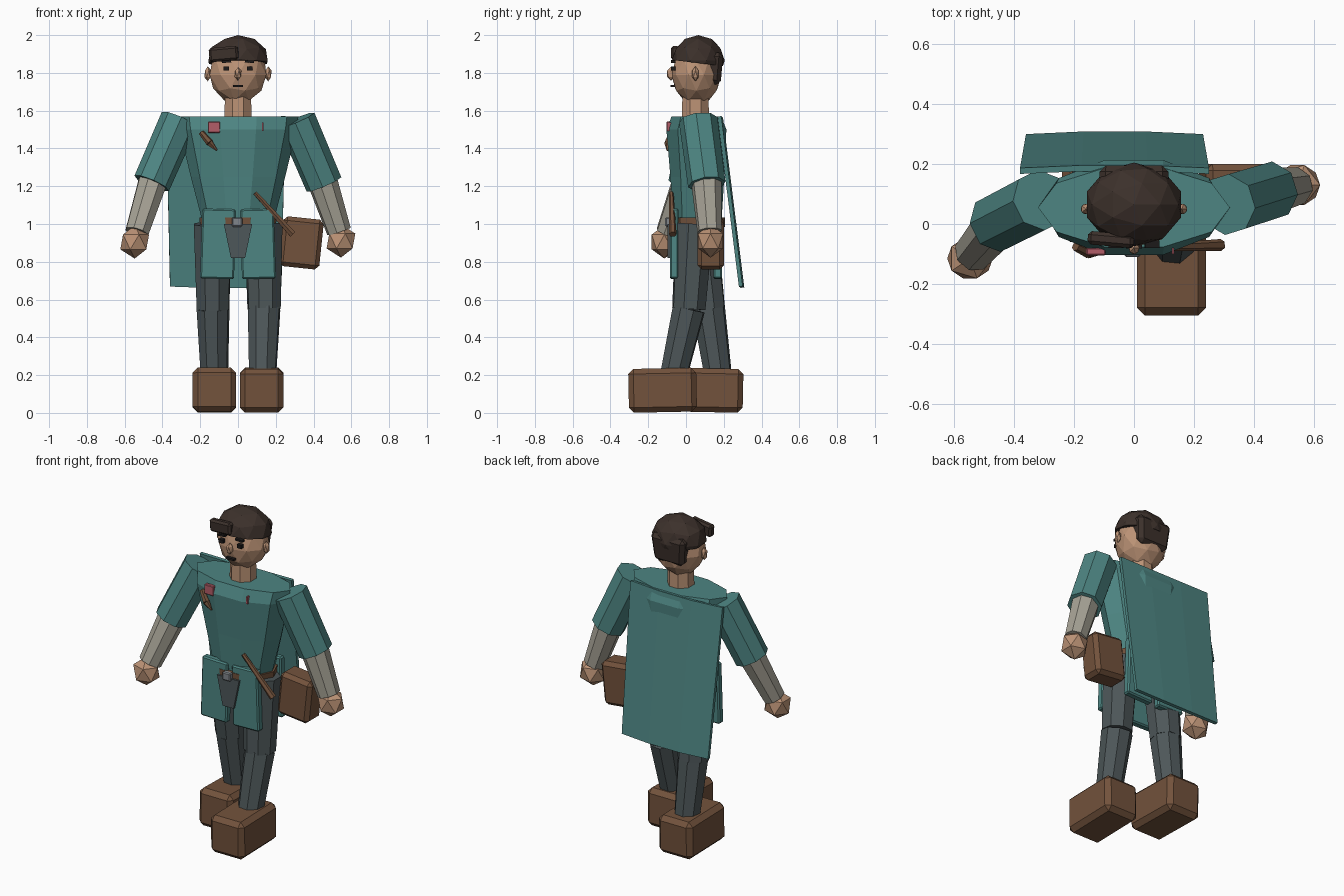
import bpy, bmesh, math
from mathutils import Vector, Matrix, Euler

if "Cube" in bpy.data.objects:
    bpy.data.objects.remove(bpy.data.objects["Cube"])


def material(name, rgb):
    m = bpy.data.materials.new(name)
    m.diffuse_color = (*rgb, 1)
    m.use_nodes = True
    m.node_tree.nodes["Principled BSDF"].inputs["Base Color"].default_value = m.diffuse_color
    return m


TEAL = material("teal cloth", (0.075, 0.235, 0.225))
SLATE = material("slate cloth", (0.075, 0.095, 0.10))
SLEEVE = material("pale sleeve", (0.38, 0.36, 0.30))
SKIN = material("skin", (0.50, 0.29, 0.18))
LEATHER = material("leather", (0.17, 0.085, 0.045))
HAIR = material("hair", (0.045, 0.03, 0.024))
DARK = material("dark features", (0.012, 0.01, 0.01))
STEEL = material("steel", (0.22, 0.24, 0.26))
ROSE = material("rose badge", (0.45, 0.11, 0.14))


def finish(name, bm, mat):
    bmesh.ops.recalc_face_normals(bm, faces=bm.faces[:])
    me = bpy.data.meshes.new(name)
    bm.to_mesh(me)
    bm.free()
    me.materials.append(mat)
    ob = bpy.data.objects.new(name, me)
    bpy.context.collection.objects.link(ob)
    return ob


def box(name, center, size, mat, rot=(0, 0, 0), bevel=0.0, taper=1.0):
    """Box with rotation in degrees; taper scales the bottom width."""
    bm = bmesh.new()
    bmesh.ops.create_cube(bm, size=1)
    for v in bm.verts:
        v.co = Vector([a * b for a, b in zip(v.co, size)])
        if v.co.z < 0:
            v.co.x *= taper
    if bevel:
        bmesh.ops.bevel(bm, geom=bm.edges[:], offset=bevel, segments=1, affect='EDGES')
    r = Euler([math.radians(a) for a in rot]).to_matrix().to_4x4()
    bm.transform(Matrix.Translation(center) @ r)
    return finish(name, bm, mat)


def limb(name, a, b, ra, rb, mat, sides=8):
    """Tapered prism from point a to point b."""
    a, b = Vector(a), Vector(b)
    d = b - a
    bm = bmesh.new()
    bmesh.ops.create_cone(bm, cap_ends=True, segments=sides, radius1=ra, radius2=rb, depth=d.length)
    bm.transform(Matrix.Rotation(math.pi / sides, 4, 'Z'))
    q = d.to_track_quat('Z', 'Y').to_matrix().to_4x4()
    bm.transform(Matrix.Translation((a + b) / 2) @ q)
    return finish(name, bm, mat)


def ico(name, center, radii, mat, sub=1, shape=None):
    bm = bmesh.new()
    bmesh.ops.create_icosphere(bm, subdivisions=sub, radius=1)
    for v in bm.verts:
        if shape:
            shape(v)
        v.co = Vector([c + p * r for c, p, r in zip(center, v.co, radii)])
    return finish(name, bm, mat)


def loft(name, rings, sides, mat):
    """Stack of ellipses given as (z, half width, centre y, half depth)."""
    bm = bmesh.new()
    loops = []
    for z, hx, cy, hy in rings:
        angles = [2 * math.pi * i / sides for i in range(sides)]
        loops.append([bm.verts.new((hx * math.cos(t), cy + hy * math.sin(t), z)) for t in angles])
    for lo, hi in zip(loops, loops[1:]):
        for i in range(sides):
            j = (i + 1) % sides
            bm.faces.new((lo[i], lo[j], hi[j], hi[i]))
    bm.faces.new(loops[0])
    bm.faces.new(loops[-1])
    return finish(name, bm, mat)


# Torso, belt and neck
loft("torso", [(0.92, .18, .06, .12), (1.02, .19, .06, .135), (1.25, .25, .06, .15),
               (1.50, .31, .055, .167), (1.57, .32, .055, .138)], 10, TEAL)
loft("belt", [(0.985, .20, .06, .153), (1.035, .205, .06, .155)], 10, LEATHER)
limb("neck", (0, .05, 1.53), (0, .05, 1.68), .078, .075, SKIN)

# Head with narrowed jaw
def jaw(v):
    if v.co.z < -0.2:
        v.co.x *= 1 + 0.15 * v.co.z


ico("head", (0, .055, 1.79), (.158, .132, .16), SKIN, 2, jaw)
for s, side in ((-1, "left"), (1, "right")):
    ico(side + "_ear", (s * .16, .05, 1.795), (.02, .02, .04), SKIN)
    box(side + "_eye", (s * .063, -.068, 1.823), (.03, .025, .022), DARK)
    box(side + "_eyebrow", (s * .06, -.068, 1.86), (.048, .025, .012), DARK, (0, s * 4, 0))
ico("nose", (0, -.08, 1.795), (.02, .024, .036), SKIN)
box("mouth", (0, -.066, 1.73), (.055, .03, .012), DARK)

# Hair: sphere cap cut along a plane dropping toward the back
bm = bmesh.new()
bmesh.ops.create_icosphere(bm, subdivisions=2, radius=1)
bm.transform(Matrix.Translation((0, .065, 1.865)) @ Matrix.Diagonal((.165, .14, .135, 1)))
cut = bmesh.ops.bisect_plane(bm, geom=bm.verts[:] + bm.edges[:] + bm.faces[:],
                             plane_co=(0, -.07, 1.868), plane_no=(0, .12, 1), clear_inner=True)
bmesh.ops.holes_fill(bm, edges=[e for e in cut["geom_cut"] if isinstance(e, bmesh.types.BMEdge)])
finish("hair_cap", bm, HAIR)
box("hair_fringe", (-.075, -.052, 1.90), (.155, .045, .075), HAIR, (0, -5, -5), .012)
box("hair_back", (0, .148, 1.825), (.235, .085, .17), HAIR, (-5, 0, 0), .022, .85)

# Arms: pose points are shoulder, elbow, wrist, hand
arms = {"left": [(-.31, .08, 1.55), (-.457, .005, 1.215), (-.535, -.095, .955), (-.547, -.115, .905)],
        "right": [(.31, .065, 1.55), (.455, .11, 1.21), (.535, .125, .96), (.545, .13, .91)]}
for side, (sh, el, wr, ha) in arms.items():
    limb(side + "_upper_sleeve", sh, el, .103, .10, TEAL)
    up = Vector(el).lerp(Vector(sh), .08)
    limb(side + "_forearm", up, wr, .082, .066, SLEEVE)
    ico(side + "_hand", ha, (.085, .078, .088), SKIN)

# Legs and boots in a stride
legs = {"left": [(-.135, .065, 1.0), (-.132, .12, .55), (-.125, .17, .2), (-.125, .122, .12)],
        "right": [(.135, .045, 1.0), (.138, .015, .55), (.13, -.065, .2), (.125, -.124, .12)]}
for side, (hip, knee, ankle, boot) in legs.items():
    limb(side + "_thigh", hip, knee, .105, .092, SLATE)
    limb(side + "_shin", knee, ankle, .09, .075, SLATE)
    tilt = -1.2 if side == "right" else 1.2
    box(side + "_boot", boot, (.23, .36, .232), LEATHER, (-tilt, 0, 0), .027)

# Tunic skirt panels, front and back
for s, side in ((-1, "left"), (1, "right")):
    box(side + "_front_panel", (s * .106, -.062, .895), (.175, .045, .37), TEAL, (0, s * -1.5, 0), .008, 1.03)
    box(side + "_back_panel", (s * .106, .168, .895), (.175, .045, .37), TEAL, (0, s * -1.5, 0), .008, 1.03)
box("front_flap", (0, -.085, .91), (.15, .025, .18), SLATE, taper=.5)
box("belt_buckle", (-.005, -.095, 1.01), (.055, .03, .05), STEEL, bevel=.006)

# Cape: off-centre hanging sheet, slightly bowed
bm = bmesh.new()
rows = []
for z, y, w in ((.67, .29, .295), (1.57, .177, .315)):
    rows.append([bm.verts.new((-.065 + w * t, y + .01 * (1 - t * t), z - .008 * (1 - t * t)))
                 for t in (-1, -.35, .35, 1)])
for i in range(3):
    bm.faces.new((rows[0][i], rows[0][i + 1], rows[1][i + 1], rows[1][i]))
cape = finish("cape", bm, TEAL)
solid = cape.modifiers.new("thickness", 'SOLIDIFY')
solid.thickness = .02
solid.offset = 0

# Satchel, sheath and chest trimmings
box("satchel", (.335, .13, .90), (.215, .14, .265), LEATHER, (0, 6, 0), .022)
limb("belt_sheath", (.09, -.078, 1.165), (.29, -.07, .945), .012, .02, LEATHER, 6)
limb("chest_toggle_upper", (-.195, -.075, 1.485), (-.15, -.095, 1.43), .015, .02, LEATHER, 6)
limb("chest_toggle_lower", (-.15, -.095, 1.43), (-.112, -.098, 1.39), .02, .005, LEATHER, 6)
box("chest_badge", (-.127, -.092, 1.512), (.065, .025, .06), ROSE, bevel=.004)
box("chest_pin", (.13, -.09, 1.515), (.008, .02, .045), ROSE)
